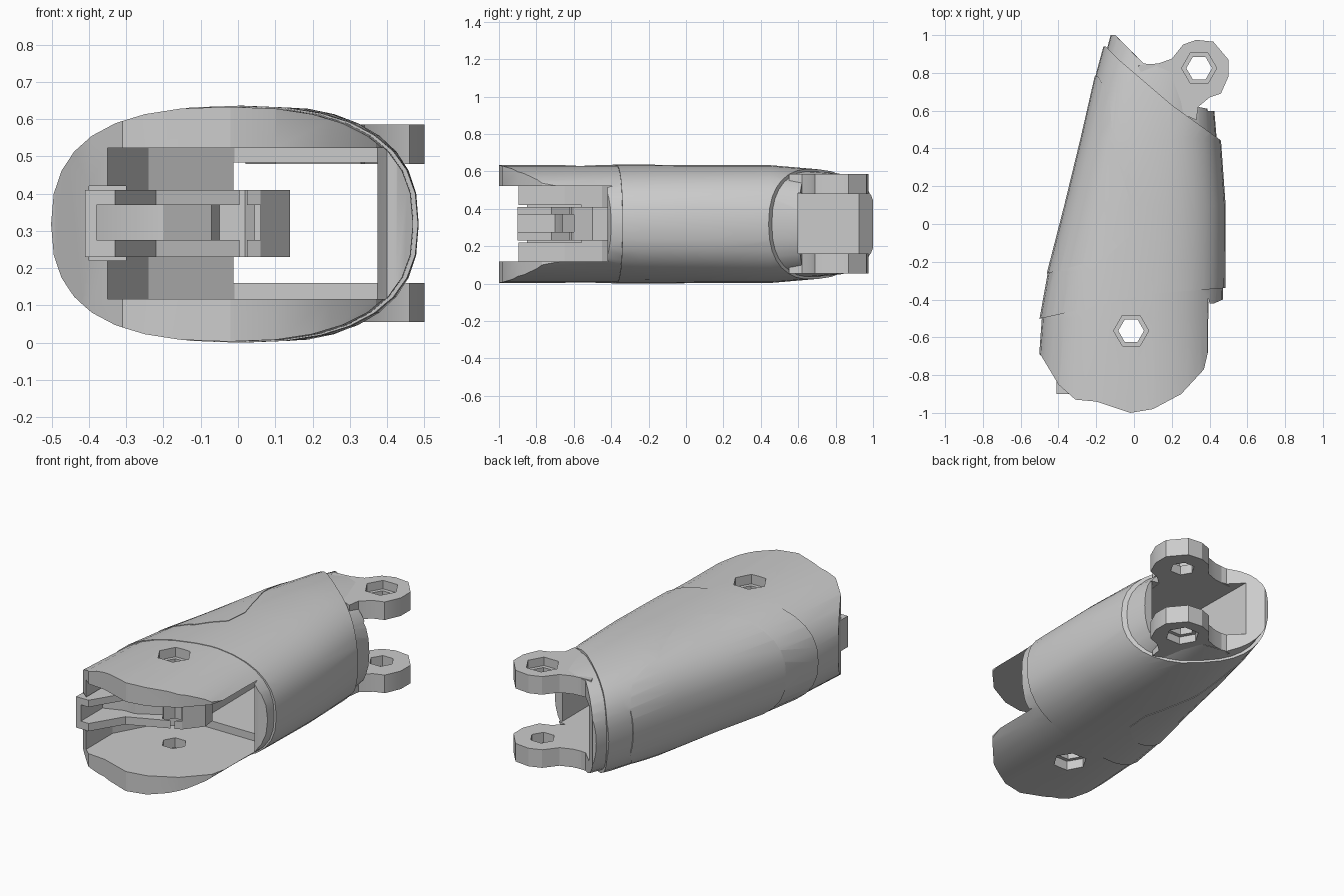
import bpy, bmesh, math
from mathutils import Vector

cube = bpy.data.objects.get("Cube")
if cube:
    bpy.data.objects.remove(cube, do_unlink=True)

grey = bpy.data.materials.new("plain grey")
grey.use_nodes = True
GREY = (0.6, 0.6, 0.6, 1)
grey.diffuse_color = GREY
grey.node_tree.nodes["Principled BSDF"].inputs["Base Color"].default_value = GREY
MID = 0.318  # height of the horizontal symmetry plane


def finish(bm, name):
    bmesh.ops.recalc_face_normals(bm, faces=bm.faces)
    mesh = bpy.data.meshes.new(name)
    bm.to_mesh(mesh)
    bm.free()
    mesh.materials.append(grey)
    ob = bpy.data.objects.new(name, mesh)
    bpy.context.collection.objects.link(ob)
    return ob


def prism(name, outline, z0, z1):
    """Extrude a plan outline between two heights."""
    bm = bmesh.new()
    face = bm.faces.new([bm.verts.new((x, y, z0)) for x, y in outline])
    top = bmesh.ops.extrude_face_region(bm, geom=[face])["geom"]
    verts = [v for v in top if isinstance(v, bmesh.types.BMVert)]
    bmesh.ops.translate(bm, verts=verts, vec=(0, 0, z1 - z0))
    return finish(bm, name)


def polygon(cx, cy, r, n):
    return [(cx + r * math.cos(math.tau * i / n), cy + r * math.sin(math.tau * i / n))
            for i in range(n)]


def loft(name, side_inset, top_inset, back_inset, n=32):
    """Rounded finger-shaped solid; the insets shrink it for nested layers."""
    sections = [(-1.05, -0.54, 0.48, 0.318), (-0.5, -0.5, 0.48, 0.318),
                (-0.25, -0.455, 0.485, 0.318), (0.1, -0.365, 0.485, 0.315),
                (0.45, -0.28, 0.46, 0.315), (0.8, -0.2, 0.43, 0.285),
                (1.02, -0.14, 0.4, 0.255)]
    bm = bmesh.new()
    rings = []
    for y, left, right, height in sections:
        extra = back_inset if y > 0.4 else 0
        half = (right - left) / 2 - side_inset - extra
        h = height - top_inset - extra
        ring = []
        for i in range(n):
            c, s = math.cos(math.tau * i / n), math.sin(math.tau * i / n)
            px = math.copysign(abs(c) ** 0.82, c)
            pz = math.copysign(abs(s) ** 0.82, s)
            ring.append(bm.verts.new(((left + right) / 2 + half * px, y, MID + h * pz)))
        rings.append(ring)
    for a, b in zip(rings, rings[1:]):
        for i in range(n):
            j = (i + 1) % n
            bm.faces.new((a[i], a[j], b[j], b[i]))
    bm.faces.new(rings[0])
    bm.faces.new(rings[-1])
    return finish(bm, name)


def boolean(ob, tool, operation="DIFFERENCE"):
    mod = ob.modifiers.new("cut", "BOOLEAN")
    mod.operation, mod.object, mod.solver = operation, tool, "EXACT"
    bpy.context.view_layer.objects.active = ob
    bpy.ops.object.modifier_apply(modifier=mod.name)


# Core: rounded front plates and a scooped back end
core_plan = [(-0.6, -0.6), (-0.49, -0.7), (-0.4, -0.85), (-0.31, -0.93), (-0.2, -0.94),
             (-0.02, -1), (0.1, -0.98), (0.25, -0.9), (0.37, -0.77), (0.41, -0.6),
             (0.425, -0.42), (0.47, -0.4), (0.47, 0.3), (0.44, 0.6), (0.34, 0.62), (0.3, 0.8),
             (0.13, 0.84), (0.05, 0.85), (-0.02, 0.92), (-0.1, 1), (-0.6, 1)]
# Sleeve: outer skin between the two slanted seams
sleeve_plan = [(-0.6, -0.525), (0.08, -0.37), (0.6, -0.33), (0.6, 0.33),
               (0.45, 0.45), (0.2, 0.63), (-0.08, 0.87), (-0.15, 0.94), (-0.6, 0.94)]
# Grip pad wrapped round the right side
pad_plan = [(-0.6, -0.28), (-0.45, -0.26), (-0.15, -0.18), (-0.02, -0.06), (-0.01, 0.08),
            (-0.06, 0.25), (-0.11, 0.4), (-0.13, 0.68), (-0.19, 0.78), (-0.6, 0.8)]

layers = [("core", core_plan, (0.012, 0.003, 0.01)),
          ("sleeve", sleeve_plan, (0, 0, 0)),
          ("grip_pad", pad_plan, (-0.004, -0.003, 0))]
parts = {}
helpers = []
for name, plan, insets in layers:
    parts[name] = loft(name, *insets)
    limit = prism(name + "_limit", plan, -0.2, 0.9)
    helpers.append(limit)
    boolean(parts[name], limit, "INTERSECT")
body = parts["core"]
for name in ("sleeve", "grip_pad"):
    boolean(body, parts[name], "UNION")
    helpers.append(parts[name])
body.name = "finger_body"

# Cavities: open front slot, passage to the back, pocket behind the tongue
front_slot = prism("front_slot", [(-0.35, -1.2), (1, -1.2), (1, -0.42), (0.4, -0.42),
                                  (0.375, -0.3), (-0.01, -0.3), (-0.24, -0.45), (-0.35, -0.65)],
                   0.117, 0.522)
passage = prism("passage", [(-0.01, -0.5), (0.375, -0.5), (0.375, 0.6), (1, 0.58),
                            (1, 1.2), (-0.03, 1.2), (-0.02, 0.6)], 0.16, 0.483)
pocket = prism("pocket", [(-0.4, -0.91), (-0.3, -0.91), (-0.3, -0.5), (-0.4, -0.5)], 0.22, 0.42)
for cutter in (front_slot, passage, pocket):
    boolean(body, cutter)
    helpers.append(cutter)

# Hinge lugs at the back
lug_plan = [(0.02, 0.84), (0.13, 0.85), (0.2, 0.875), (0.26, 0.95), (0.33, 0.975),
            (0.42, 0.965), (0.5, 0.87), (0.5, 0.78), (0.46, 0.69), (0.4, 0.67),
            (0.34, 0.62), (0.33, 0.55), (0.1, 0.65)]
lugs = [prism("lower_lug", lug_plan, 0.055, 0.16), prism("upper_lug", lug_plan, 0.48, 0.585)]

# Forked tongue inside the front slot
tongue = prism("tongue", [(-0.41, -0.9), (-0.33, -0.9), (-0.22, -0.72), (0.06, -0.6),
                          (0.14, -0.5), (0.13, -0.42), (-0.1, -0.36), (-0.41, -0.45)], 0.23, 0.41)
fork_slot = prism("fork_slot", [(-0.38, -1), (0.06, -1), (0.06, -0.58), (-0.06, -0.58),
                                (-0.2, -0.66), (-0.27, -0.66), (-0.38, -0.7)], 0.275, 0.37)
boolean(tongue, fork_slot)
helpers.append(fork_slot)

# Pin holes with hexagonal recesses
for hx, hy, faces, targets in ((-0.015, -0.565, 0.06, [body, tongue]),
                               (0.345, 0.825, 0.1, [body] + lugs)):
    pin = prism("pin_hole", polygon(hx, hy, 0.068, 6), -0.5, 1.2)
    low = prism("low_recess", polygon(hx, hy, 0.093, 6), -0.5, faces)
    high = prism("high_recess", polygon(hx, hy, 0.093, 6), 2 * MID - faces, 1.2)
    for target in targets:
        for cutter in (pin, low, high):
            boolean(target, cutter)
    helpers += [pin, low, high]

for ob in helpers:
    bpy.data.objects.remove(ob, do_unlink=True)

# Soft shading with crisp edges
for ob in [body, tongue] + lugs:
    bpy.ops.object.select_all(action="DESELECT")
    ob.select_set(True)
    bpy.context.view_layer.objects.active = ob
    bpy.ops.object.shade_smooth_by_angle(angle=math.radians(25))
